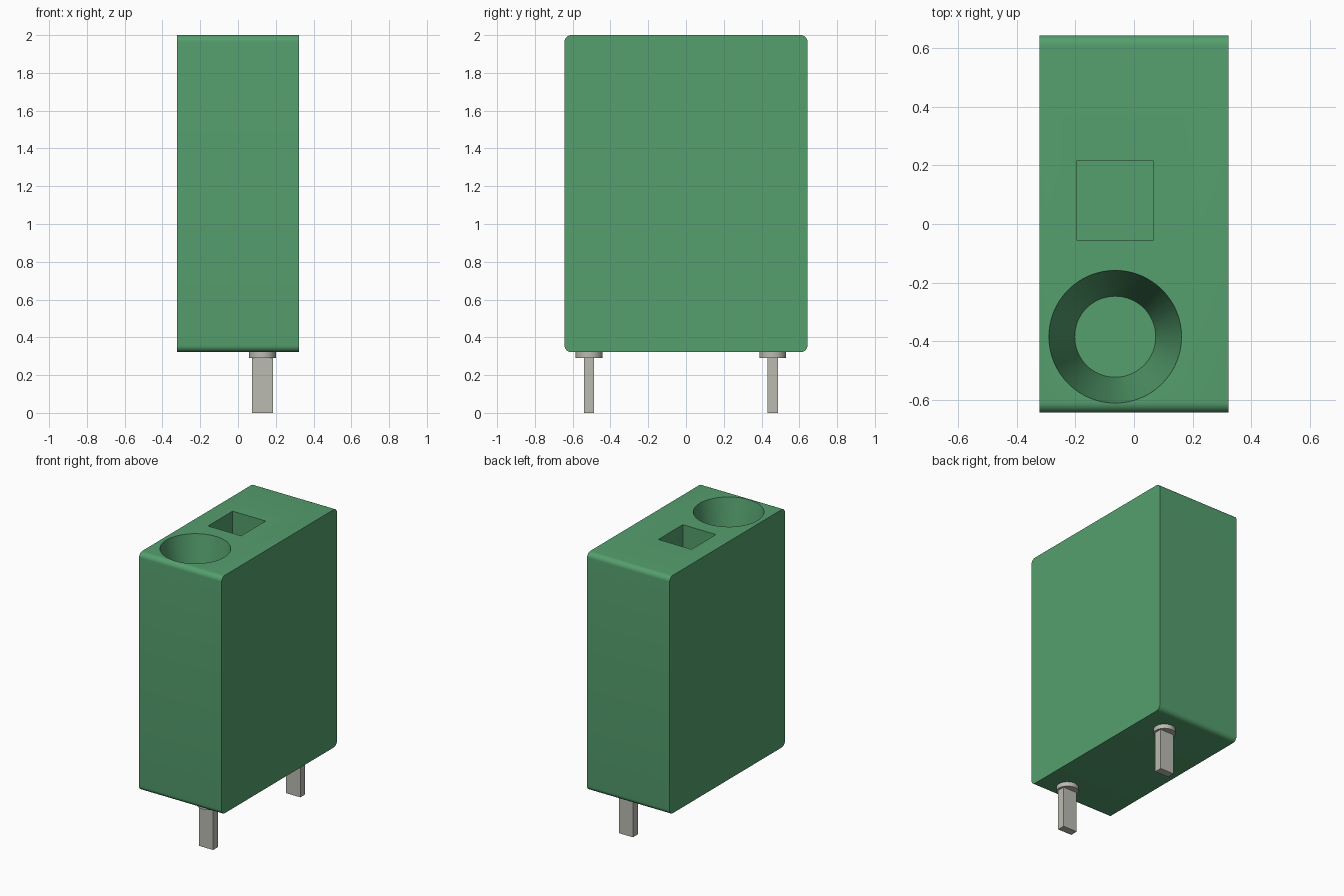
import bpy
import bmesh
from mathutils import Matrix, Vector

cube = bpy.data.objects.get("Cube")
if cube:
    bpy.data.objects.remove(cube, do_unlink=True)


def material(name, rgb):
    m = bpy.data.materials.new(name)
    m.use_nodes = True
    m.diffuse_color = (*rgb, 1)
    m.node_tree.nodes["Principled BSDF"].inputs["Base Color"].default_value = (*rgb, 1)
    return m


GREEN = material("housing green", (0.09, 0.345, 0.155))
METAL = material("tinned metal", (0.5, 0.5, 0.45))


def finish(name, bm, mat):
    mesh = bpy.data.meshes.new(name)
    bm.to_mesh(mesh)
    bm.free()
    mesh.materials.append(mat)
    ob = bpy.data.objects.new(name, mesh)
    bpy.context.collection.objects.link(ob)
    return ob


def activate(ob):
    bpy.ops.object.select_all(action='DESELECT')
    ob.select_set(True)
    bpy.context.view_layer.objects.active = ob


def box(name, low, high, mat, fillet=0):
    low, high = Vector(low), Vector(high)
    bm = bmesh.new()
    bmesh.ops.create_cube(bm, size=1, matrix=Matrix.Translation((low + high) / 2)
                          @ Matrix.Diagonal((*(high - low), 1)))
    if fillet:
        # round only the edges running across the width
        across = [e for e in bm.edges
                  if abs(e.verts[0].co.x - e.verts[1].co.x) > 0.01]
        bmesh.ops.bevel(bm, geom=across, offset=fillet, segments=8,
                        profile=0.5, affect='EDGES')
    return finish(name, bm, mat)


def cone(name, x, y, bottom, top, r_bottom, r_top, mat):
    bm = bmesh.new()
    bmesh.ops.create_cone(bm, cap_ends=True, segments=64, radius1=r_bottom,
                          radius2=r_top, depth=top - bottom,
                          matrix=Matrix.Translation((x, y, (top + bottom) / 2)))
    return finish(name, bm, mat)


def smooth(ob):
    activate(ob)
    bpy.ops.object.shade_smooth_by_angle(angle=0.6)


def cut(ob, cutter):
    activate(ob)
    mod = ob.modifiers.new("cut", 'BOOLEAN')
    mod.operation = 'DIFFERENCE'
    mod.solver = 'EXACT'
    mod.object = cutter
    bpy.ops.object.modifier_apply(modifier=mod.name)
    bpy.data.objects.remove(cutter, do_unlink=True)


BASE, TOP, DEPTH = 0.322, 2.0, 0.5

# Housing with filleted ends
housing = box("housing", (-0.322, -0.643, BASE), (0.322, 0.643, TOP), GREEN, 0.035)

# Tapered wire entry; the cutter carries on past the top at the same slope
r_floor, r_rim, over = 0.138, 0.226, 0.05
r_over = r_rim + (r_rim - r_floor) * over / DEPTH
cut(housing, cone("wire_entry_cutter", -0.064, -0.384, TOP - DEPTH, TOP + over,
                  r_floor, r_over, GREEN))

# Square release slot
cut(housing, box("slot_cutter", (-0.194, -0.057, TOP - DEPTH),
                 (0.065, 0.216, TOP + over), GREEN))
smooth(housing)

# Solder pins with round collars
PIN_X = 0.129
for label, y in (("front", -0.513), ("back", 0.459)):
    collar = cone(label + "_pin_collar", PIN_X, y, 0.29, BASE, 0.071, 0.071, METAL)
    smooth(collar)
    box(label + "_pin", (PIN_X - 0.055, y - 0.027, 0),
        (PIN_X + 0.055, y + 0.027, 0.3), METAL)
